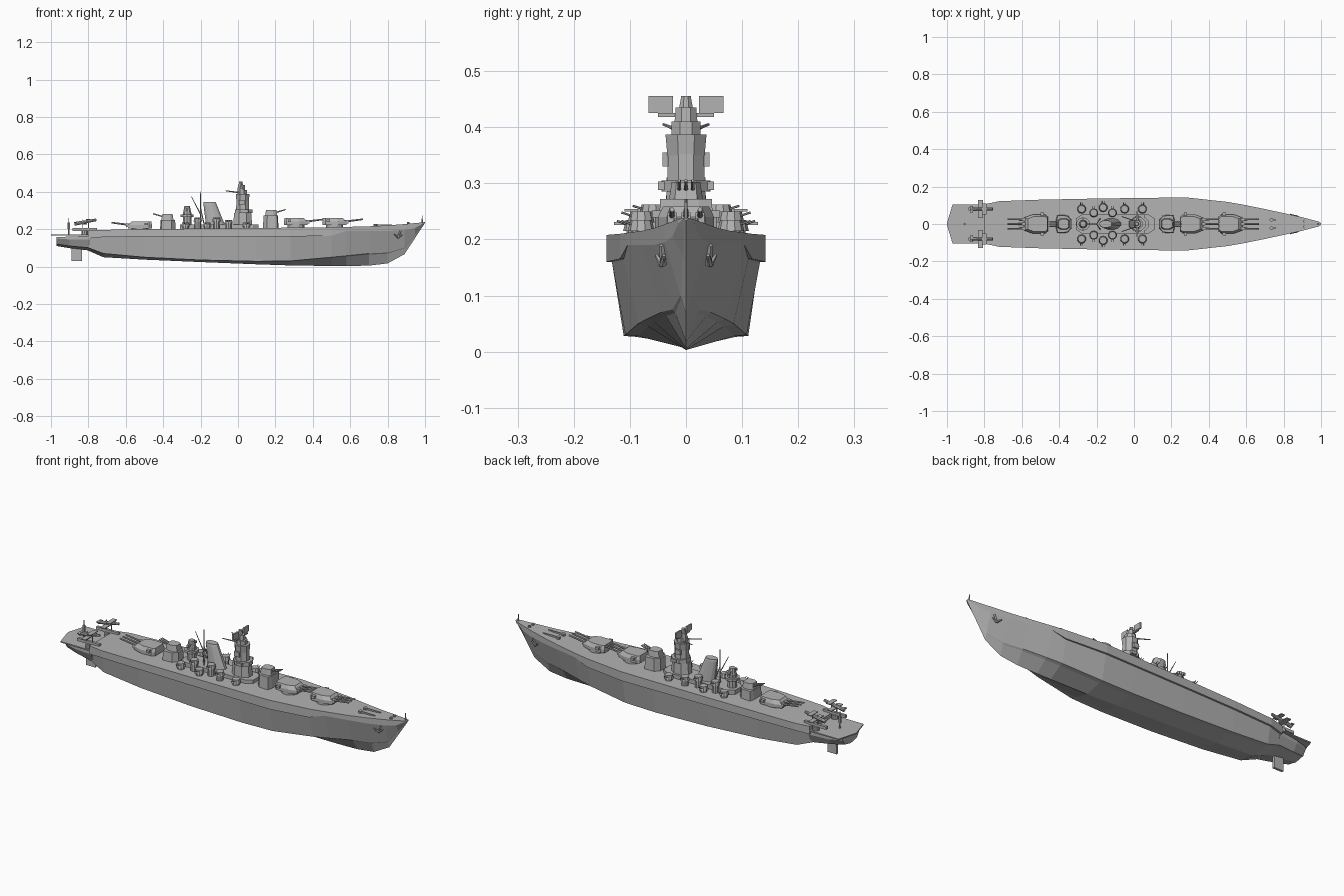
import bpy
import bmesh
import math
from mathutils import Vector

cube = bpy.data.objects.get("Cube")
if cube:
    bpy.data.objects.remove(cube, do_unlink=True)

grey = bpy.data.materials.new("naval_grey")
grey.use_nodes = True
colour = (.45, .45, .45, 1)
grey.diffuse_color = colour
grey.node_tree.nodes["Principled BSDF"].inputs["Base Color"].default_value = colour


def finish(name, bm):
    """Turn a bmesh into a named, flat shaded object."""
    bmesh.ops.recalc_face_normals(bm, faces=bm.faces)
    mesh = bpy.data.meshes.new(name)
    bm.to_mesh(mesh)
    bm.free()
    mesh.materials.append(grey)
    obj = bpy.data.objects.new(name, mesh)
    bpy.context.collection.objects.link(obj)
    return obj


def loft(name, rings):
    """Skin a list of closed rings and cap both ends."""
    bm = bmesh.new()
    loops = [[bm.verts.new(p) for p in ring] for ring in rings]
    count = len(loops[0])
    for a, b in zip(loops, loops[1:]):
        for i in range(count):
            j = (i + 1) % count
            bm.faces.new((a[i], a[j], b[j], b[i]))
    bm.faces.new(loops[0])
    bm.faces.new(loops[-1])
    return finish(name, bm)


def prism(name, half, z0, z1, scale=1, cx=0, cy=0, shift=0, facing=1):
    """Extrude a half outline, mirrored in y, with a scaled and shifted top."""
    outline = half + [(x, -y) for x, y in reversed(half)]
    bottom = [(cx + x * facing, cy + y, z0) for x, y in outline]
    top = [(cx + shift + x * scale * facing, cy + y * scale, z1) for x, y in outline]
    return loft(name, [bottom, top])


def box(name, cx, cy, z0, z1, length, width, scale=1):
    return prism(name, [(-length / 2, width / 2), (length / 2, width / 2)], z0, z1, scale, cx, cy)


def drum(name, cx, cy, z0, z1, radius, scale=1, sides=10, squash=1, shift=0):
    half = [(radius * math.cos(a), radius * squash * math.sin(a))
            for a in [math.pi * (i + .5) / (sides / 2) for i in range(sides // 2)]]
    return prism(name, half, z0, z1, scale, cx, cy, shift)


def rod(name, start, end, radius, tip=1, sides=6):
    start, end = Vector(start), Vector(end)
    bm = bmesh.new()
    bmesh.ops.create_cone(bm, cap_ends=True, segments=sides, radius1=radius,
                          radius2=radius * tip, depth=(end - start).length)
    obj = finish(name, bm)
    obj.rotation_mode = "QUATERNION"
    obj.rotation_quaternion = (end - start).to_track_quat("Z", "Y")
    obj.location = (start + end) / 2
    return obj


def hull(name, stations):
    """Stations: x, deck width, deck z, belt z, shelf depth, chine width, chine z, keel z."""
    rings = []
    for x, deck, top, belt, shelf, chine, knee, keel in stations:
        half = [(deck, top), (deck, belt), (deck - shelf, belt),
                (chine, knee), (chine * .8, knee + (keel - knee) * .1)]
        rings.append([(x, y, z) for y, z in half] + [(x, 0, keel)]
                     + [(x, -y, z) for y, z in reversed(half)])
    return loft(name, rings)


# Hull with overhanging belt, hard chine and raked stem
hull("hull", [
    (-.8, .105, .193, .15, .01, .085, .1, .085),
    (-.72, .122, .196, .158, .01, .097, .07, .05),
    (-.5, .13, .2, .16, .01, .105, .05, .037),
    (-.2, .136, .203, .16, .01, .11, .035, .024),
    (.1, .14, .206, .16, .01, .111, .028, .012),
    (.28, .142, .208, .16, .01, .108, .03, .006),
    (.5, .118, .21, .165, .007, .085, .05, .003),
    (.58, .104, .212, .19, 0, .07, .058, .003),
    (.7, .08, .215, .19, 0, .045, .07, .005),
    (.8, .058, .22, .19, 0, .024, .075, .017),
    (.89, .038, .227, .195, 0, .01, .1, .066),
    (.945, .024, .232, .205, 0, .006, .17, .15),
    (.985, .014, .236, .228, 0, .004, .216, .21),
    (1, .005, .238, .237, 0, .003, .235, .234)])
hull("stern_hull", [
    (-.97, .07, .158, .15, 0, .05, .12, .11),
    (-.9, .09, .16, .145, 0, .065, .11, .098),
    (-.79, .1, .165, .145, 0, .085, .1, .085)])
prism("stern_deck", [(-1, .004), (-.97, .105), (-.79, .105)], .165, .171)
box("rudder", -.862, 0, .03, .1, .055, .012)

# Stern pole and floatplanes
rod("stern_pole", (-.905, 0, .17), (-.905, 0, .26), .004, .5)
rod("stern_pole_core", (-.905, 0, .2), (-.905, 0, .235), .007)
for side, label in ((1, "left"), (-1, "right")):
    y = side * .08
    box(label + "_catapult", -.82, y, .19, .205, .13, .014)
    drum(label + "_catapult_base", -.82, y, .17, .192, .018)
    rod(label + "_plane_body", (-.875, y, .228), (-.757, y, .25), .01, .7, 8)
    box(label + "_plane_wing", -.82, y, .226, .231, .026, .096)
    box(label + "_plane_upper_wing", -.8, y, .25, .254, .024, .06)
    box(label + "_plane_tail", -.87, y, .232, .236, .016, .035)
    for x in (-.83, -.8):
        rod(label + "_plane_strut", (x, y, .2), (x, y, .252), .003)


def main_turret(name, cx, facing, base):
    drum(name + "_barbette", cx, 0, .19, base + .005, .047, sides=12)
    house = [(-.065, .038), (-.05, .05), (.02, .05), (.062, .034)]
    prism(name + "_house", house, base, base + .018, 1, cx, 0, 0, facing)
    prism(name + "_roof", house, base + .018, base + .037, .82, cx, 0, -.008 * facing, facing)
    box(name + "_rangefinder", cx - .035 * facing, 0, base + .017, base + .03, .018, .122)
    for y in (-.025, 0, .025):
        box(name + "_gun_sleeve", cx + .055 * facing, y, base + .008, base + .026, .035, .016)
        rod(name + "_barrel", (cx + .05 * facing, y, base + .018),
            (cx + .152 * facing, y, base + .031), .0055, .75, 8)


main_turret("front_turret", .517, 1, .222)
main_turret("second_turret", .31, 1, .222)
main_turret("rear_turret", -.525, -1, .204)


def small_turret(name, cx, facing, base):
    pedestal = [(-.042, .022), (-.02, .047), (.035, .05), (.042, .025)]
    prism(name + "_pedestal", pedestal, .19, base, .92, cx, 0, 0, facing)
    house = [(-.03, .02), (-.015, .03), (.015, .03), (.035, .02)]
    prism(name + "_house", house, base, base + .03, .85, cx, 0, 0, facing)
    for y in (-.012, 0, .012):
        rod(name + "_barrel", (cx + .02 * facing, y, base + .015),
            (cx + .08 * facing, y, base + .033), .004, .75)


small_turret("front_small_turret", .175, 1, .272)
small_turret("rear_small_turret", -.375, -1, .25)

# Central deckhouse and anti-aircraft mounts
prism("deckhouse", [(-.31, .03), (-.28, .05), (.08, .05), (.11, .03)], .195, .225)
mounts = ((-.28, .08, .235), (-.215, .06, .262), (-.165, .088, .235),
          (-.115, .06, .262), (-.05, .08, .25), (.045, .08, .235))
for side in (1, -1):
    for x, y, top in mounts:
        drum("gun_mount_base", x, y * side, .195, top - .02, .018)
        drum("gun_mount", x, y * side, top - .02, top, .024, .8)
        for offset in (-.006, .006):
            rod("light_gun", (x + offset, (y + .01) * side, top - .01),
                (x + offset, (y + .035) * side, top - .002), .002)

# Rear control tower
drum("rear_tower", -.272, 0, .22, .29, .024)
drum("rear_tower_platform", -.272, 0, .265, .278, .036)
drum("rear_tower_director", -.272, 0, .29, .325, .022, .7)
box("rear_rangefinder", -.272, 0, .298, .31, .012, .07)

# Funnel and raking masts
drum("funnel", -.12, 0, .22, .335, .053, .68, 12, .6, -.03)
drum("funnel_cap", -.15, 0, .333, .345, .037, .9, 12, .6, -.002)
rod("tall_mast", (-.2, 0, .22), (-.2, 0, .4), .004, .5)
rod("raked_mast", (-.2, 0, .28), (-.25, 0, .375), .003, .5)
for side in (1, -1):
    rod("mast_leg", (-.2, 0, .31), (-.18, .03 * side, .22), .003)

# Bridge tower, from the base up
drum("bridge_base", .025, 0, .22, .285, .055, .9, 8, .75)
drum("bridge_platform", .03, 0, .285, .305, .05, 1, 8, .95)
drum("bridge_column", .025, 0, .305, .355, .038, .95, 8, .95)
drum("bridge_house", .025, 0, .35, .387, .036, 1.1, 8)
drum("bridge_upper_platform", .022, 0, .387, .41, .028, 1, 8)
drum("bridge_lookout", .018, 0, .41, .435, .022, .9, 8)
drum("bridge_cap", .015, 0, .435, .456, .013, .7, 8)
box("bridge_wings", .04, 0, .288, .303, .03, .1)
box("bridge_rangefinder", .018, 0, .418, .425, .012, .1)
for side in (1, -1):
    box("radar_panel", .015, .045 * side, .425, .456, .008, .043)
    rod("signal_yard", (.01, .015 * side, .395), (-.065, .04 * side, .405), .004, .6)
    box("bridge_side_box", .02, .036 * side, .33, .355, .03, .012)

# Bow fittings
rod("jackstaff", (.985, 0, .233), (.985, 0, .272), .004, .6)
for side in (1, -1):
    box("anchor_chain", .78, .022 * side, .215, .226, .085, .006)
    drum("bollard", .91, .015 * side, .225, .237, .007)
    drum("capstan", .735, .022 * side, .21, .228, .01)
    rod("anchor_shank", (.87, .043 * side, .19), (.855, .04 * side, .155), .006)
    for reach in (-.022, .022):
        rod("anchor_fluke", (.857, .043 * side, .155),
            (.857 + reach, (.046 - reach * .3) * side, .172), .006, .5)
